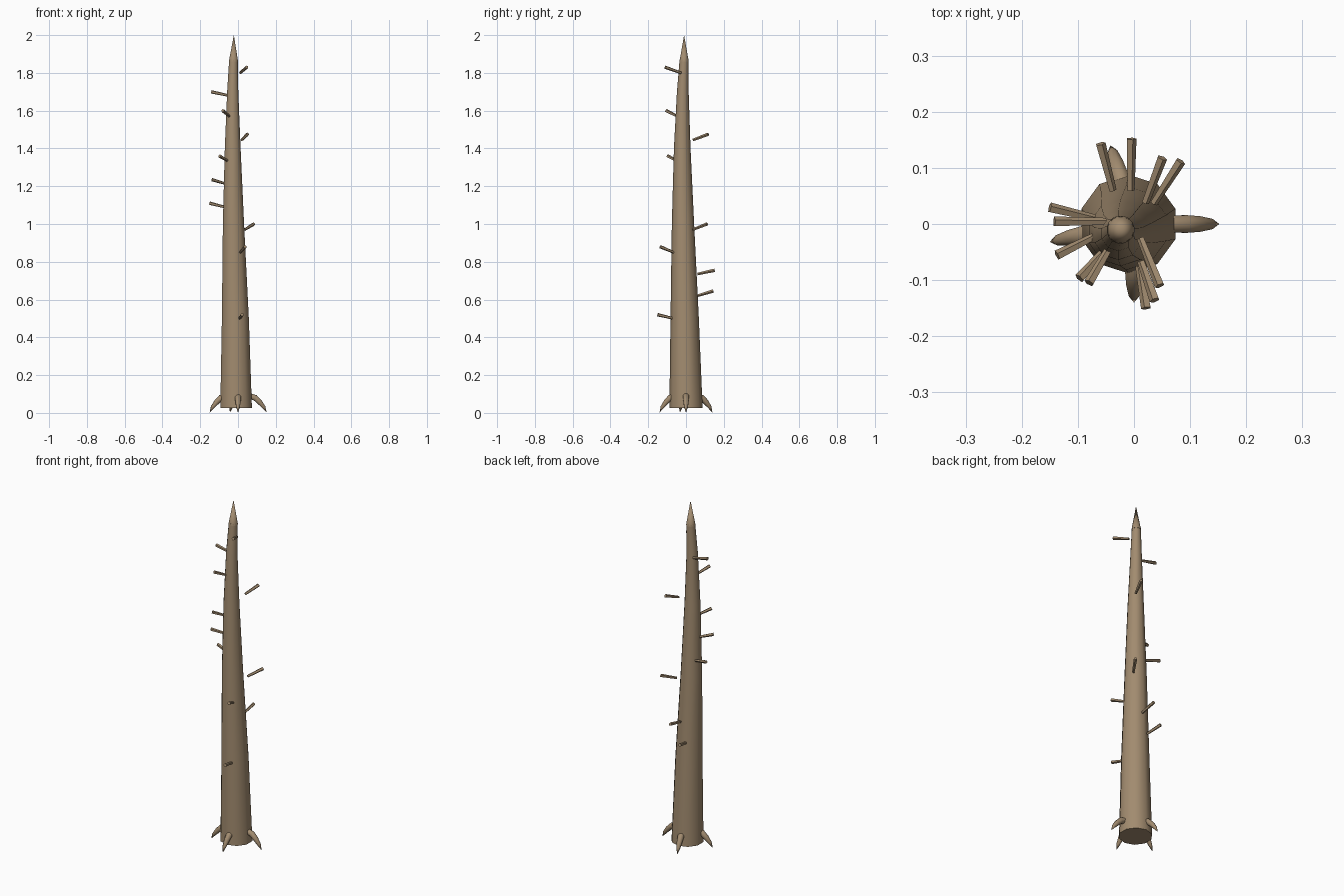
import bpy, bmesh, math
from mathutils import Vector

cube = bpy.data.objects.get("Cube")
if cube:
    bpy.data.objects.remove(cube, do_unlink=True)

bark = bpy.data.materials.new("dry_bark_brown")
bark.use_nodes = True
color = (0.36, 0.26, 0.16, 1)
bark.diffuse_color = color
bsdf = bark.node_tree.nodes["Principled BSDF"]
bsdf.inputs["Base Color"].default_value = color
bsdf.inputs["Roughness"].default_value = 0.9


def tube(name, points, radii, sides, upright=False, smooth=40):
    """Loft rings along a path; a zero radius ends in a point."""
    points = [Vector(p) for p in points]
    bm = bmesh.new()
    rings = []
    for i, (p, r) in enumerate(zip(points, radii)):
        if r == 0:
            rings.append([bm.verts.new(p)])
            continue
        along = points[min(i + 1, len(points) - 1)] - points[max(i - 1, 0)]
        if upright:
            along = Vector((0, 0, 1))
        turn = along.to_track_quat('Z', 'Y')
        angles = [math.tau * (k + 0.5) / sides for k in range(sides)]
        rings.append([bm.verts.new(p + turn @ Vector((r * math.cos(a), r * math.sin(a), 0)))
                      for a in angles])
    for low, high in zip(rings, rings[1:]):
        for k in range(sides):
            n = (k + 1) % sides
            if len(high) == 1:
                bm.faces.new((low[k], low[n], high[0]))
            else:
                bm.faces.new((low[k], low[n], high[n], high[k]))
    for ring in (rings[0], rings[-1]):
        if len(ring) > 1:
            bm.faces.new(ring)
    bmesh.ops.recalc_face_normals(bm, faces=bm.faces)
    mesh = bpy.data.meshes.new(name)
    bm.to_mesh(mesh)
    bm.free()
    mesh.materials.append(bark)
    obj = bpy.data.objects.new(name, mesh)
    bpy.context.collection.objects.link(obj)
    bpy.ops.object.select_all(action='DESELECT')
    obj.select_set(True)
    bpy.context.view_layer.objects.active = obj
    bpy.ops.object.shade_smooth_by_angle(angle=math.radians(smooth))
    return obj


# Leaning trunk
trunk_path = [(-0.01, 0, 0.025), (-0.014, -0.007, 0.5), (-0.024, -0.016, 1.0),
              (-0.028, -0.02, 1.4), (-0.028, -0.017, 1.7), (-0.024, -0.01, 1.87)]
tube("trunk", trunk_path, [0.088, 0.075, 0.059, 0.044, 0.031, 0.024], 10, upright=True)

# Pointed tip
tube("trunk_tip", [(-0.024, -0.01, 1.86), (-0.022, -0.01, 2.0)], [0.025, 0], 16, upright=True)

# Broken branch stubs: inner end, outer end
branches = [
    ((0.012, -0.026, 1.80), (0.046, -0.11, 1.83)),
    ((-0.05, 0.004, 1.68), (-0.142, 0.004, 1.70)),
    ((-0.045, -0.045, 1.57), (-0.08, -0.105, 1.60)),
    ((0.02, 0.038, 1.445), (0.05, 0.118, 1.475)),
    ((-0.055, -0.05, 1.335), (-0.097, -0.097, 1.36)),
    ((-0.07, -0.022, 1.215), (-0.137, -0.056, 1.235)),
    ((-0.07, 0.01, 1.09), (-0.15, 0.029, 1.11)),
    ((0.035, 0.037, 0.97), (0.083, 0.112, 1.0)),
    ((0.012, -0.065, 0.85), (0.037, -0.136, 0.88)),
    ((-0.006, 0.06, 0.735), (-0.005, 0.152, 0.755)),
    ((-0.038, 0.06, 0.62), (-0.06, 0.143, 0.645)),
    ((0.008, -0.067, 0.50), (0.022, -0.15, 0.52)),
]
for i, ends in enumerate(branches):
    tube(f"branch_{i + 1}", ends, [0.007, 0.0095], 5, smooth=30)

# Claw-like roots bending down to the ground
root_tips = {"left_root": (0.152, 0), "back_root": (-0.042, 0.14),
             "right_root": (-0.15, -0.032), "front_root": (0, -0.14)}
for name, (x, y) in root_tips.items():
    shape = [(0.4, 0.09), (0.6, 0.08), (0.75, 0.058), (0.9, 0.03), (1, 0.002)]
    path = [(x * s, y * s, z) for s, z in shape]
    tube(name, path, [0.016, 0.017, 0.015, 0.01, 0], 8, smooth=60)
